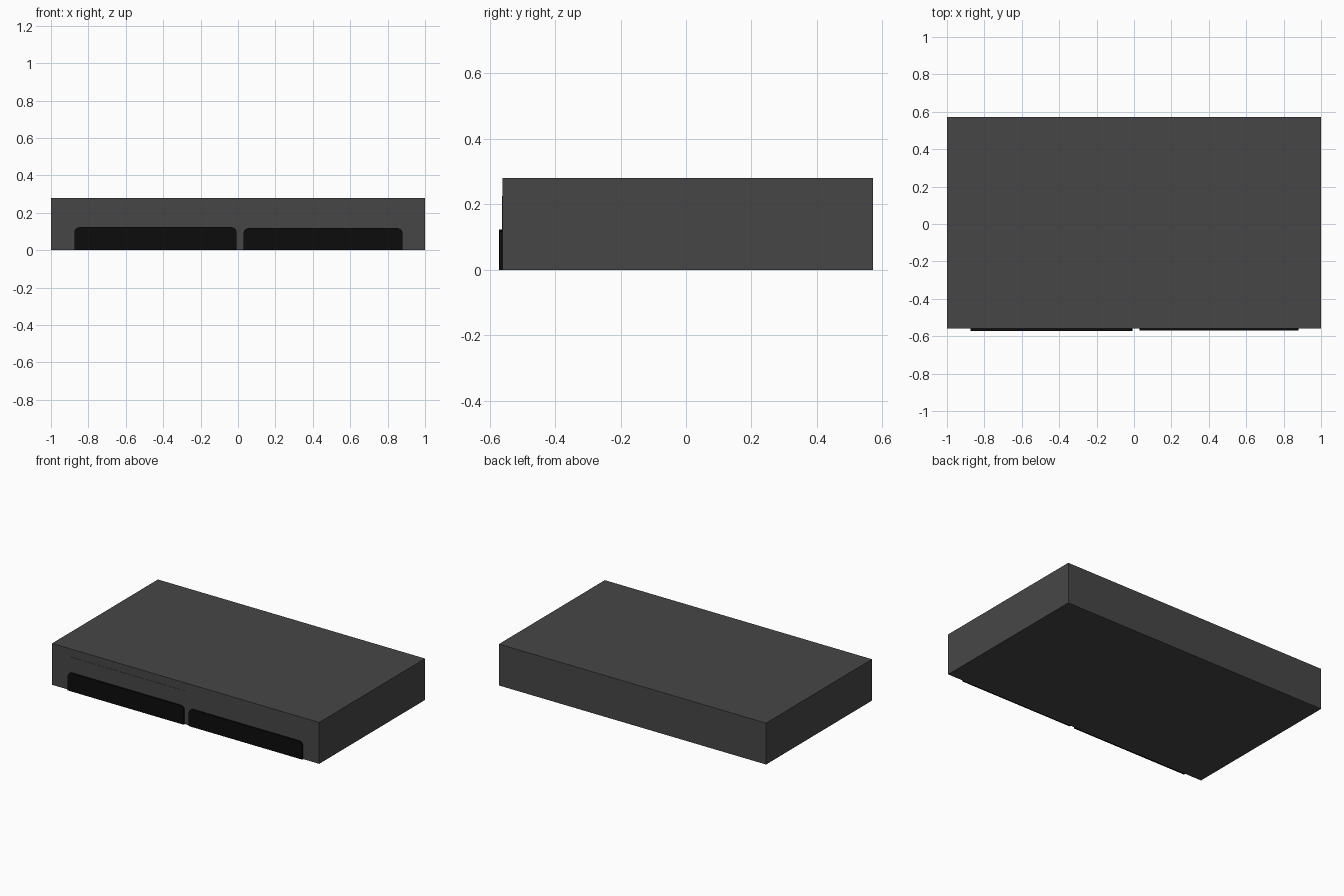
import bpy, bmesh, math

if "Cube" in bpy.data.objects:
    bpy.data.objects.remove(bpy.data.objects["Cube"])


def material(name, v):
    m = bpy.data.materials.new(name)
    m.diffuse_color = (v, v, v, 1)
    m.use_nodes = True
    m.node_tree.nodes["Principled BSDF"].inputs["Base Color"].default_value = m.diffuse_color
    return m


grey = material("dark grey", 0.062)
black = material("black", 0.0035)


def prism(name, outline, y0, y1, mat):
    """Extrude an XZ outline from y0 (front) to y1 (back)."""
    bm = bmesh.new()
    face = bm.faces.new([bm.verts.new((x, y0, z)) for x, z in outline])
    ext = bmesh.ops.extrude_face_region(bm, geom=[face])["geom"]
    bmesh.ops.translate(bm, vec=(0, y1 - y0, 0),
                        verts=[g for g in ext if isinstance(g, bmesh.types.BMVert)])
    bmesh.ops.recalc_face_normals(bm, faces=bm.faces)
    me = bpy.data.meshes.new(name)
    bm.to_mesh(me)
    bm.free()
    me.materials.append(mat)
    ob = bpy.data.objects.new(name, me)
    bpy.context.collection.objects.link(ob)
    return ob


def rect(x0, x1, z0, z1):
    return [(x0, z0), (x1, z0), (x1, z1), (x0, z1)]


def round_top(x0, x1, z1, r, n=5):
    """Rectangle standing on z = 0 with rounded top corners."""
    pts = [(x0, 0), (x1, 0)]
    for cx, start in ((x1 - r, 0), (x0 + r, 90)):
        for i in range(n + 1):
            a = math.radians(start + 90 * i / n)
            pts.append((cx + r * math.cos(a), z1 - r + r * math.sin(a)))
    return pts


# Main slab
prism("body", rect(-1, 1, 0, 0.28), -0.56, 0.572, grey)

# Dark front panels
prism("left_panel", round_top(-0.875, -0.007, 0.123, 0.028), -0.572, -0.559, black)
prism("right_panel", round_top(0.03, 0.88, 0.118, 0.028), -0.57, -0.559, black)

# Nearly flush cover plate above the left panel
prism("cover_plate", rect(-0.875, -0.007, 0.11, 0.225), -0.5615, -0.559, grey)
